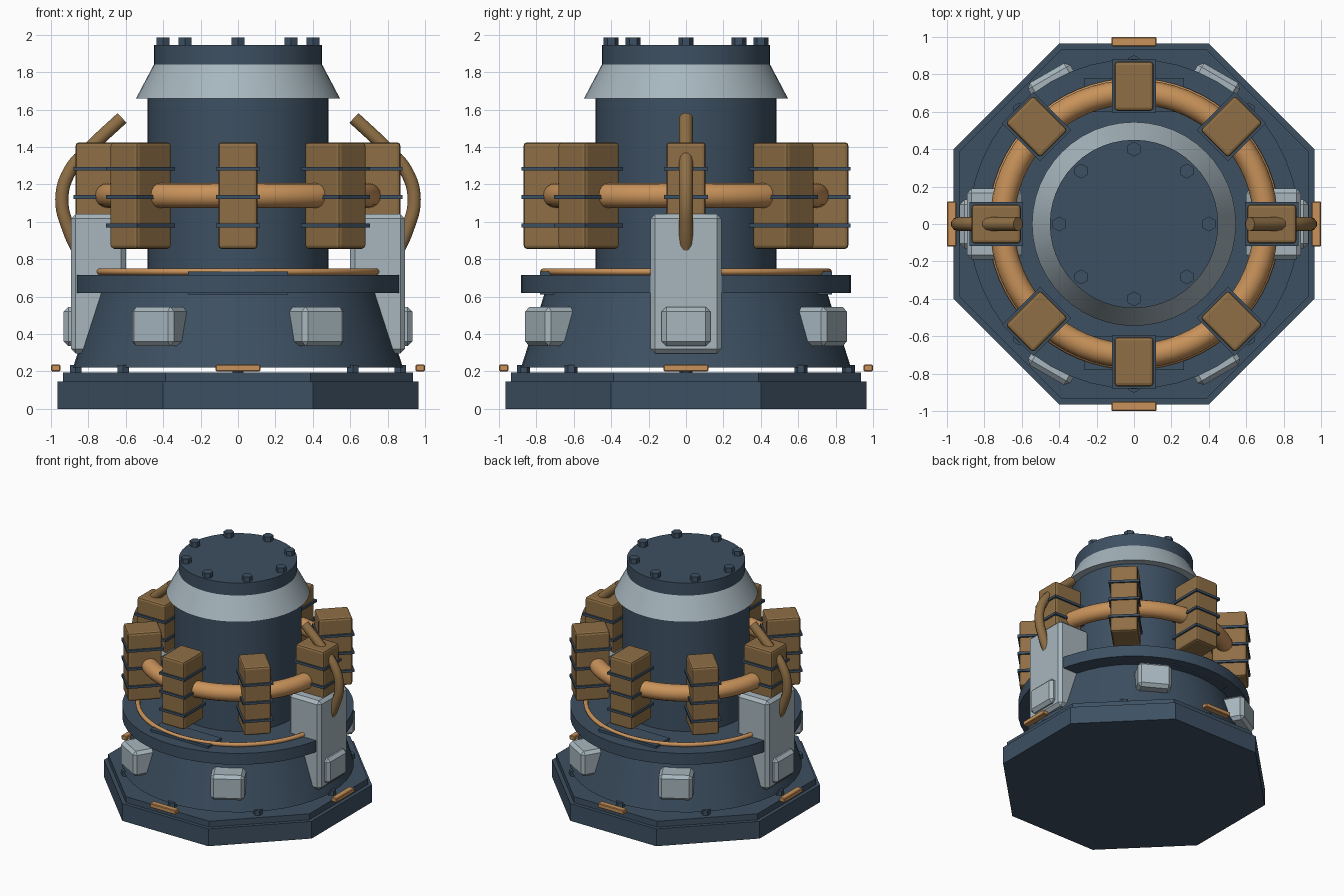
import bpy, bmesh, math
from mathutils import Matrix, Vector

if "Cube" in bpy.data.objects:
    bpy.data.objects.remove(bpy.data.objects["Cube"])


def material(name, rgb):
    m = bpy.data.materials.new(name)
    m.diffuse_color = (*rgb, 1)
    m.use_nodes = True
    m.node_tree.nodes["Principled BSDF"].inputs["Base Color"].default_value = m.diffuse_color
    return m


NAVY = material("navy steel", (0.047, 0.080, 0.122))
GREY = material("light grey", (0.386, 0.470, 0.515))
BRONZE = material("bronze", (0.275, 0.159, 0.060))
COPPER = material("copper", (0.578, 0.288, 0.102))


def finish(name, bm, mat, smooth=False):
    bmesh.ops.recalc_face_normals(bm, faces=bm.faces)
    me = bpy.data.meshes.new(name)
    bm.to_mesh(me)
    bm.free()
    me.materials.append(mat)
    ob = bpy.data.objects.new(name, me)
    bpy.context.collection.objects.link(ob)
    if smooth:
        bpy.ops.object.select_all(action='DESELECT')
        ob.select_set(True)
        bpy.context.view_layer.objects.active = ob
        bpy.ops.object.shade_smooth_by_angle(angle=math.radians(30))
    return ob


def frustum(name, r0, r1, z0, z1, mat, sides=48, turn=0.0, at=(0, 0)):
    bm = bmesh.new()
    bmesh.ops.create_cone(bm, cap_ends=True, segments=sides, radius1=r0, radius2=r1, depth=z1 - z0,
                          matrix=Matrix.Translation((*at, (z0 + z1) / 2)) @ Matrix.Rotation(turn, 4, 'Z'))
    return finish(name, bm, mat, sides > 8)


def radial_box(name, angle, r, half_w, z, mat, bevel=0.0, segments=1):
    """Box spanning r[0]..r[1] outward and z[0]..z[1], turned about the z axis."""
    bm = bmesh.new()
    bmesh.ops.create_cube(bm, size=1)
    bmesh.ops.scale(bm, vec=(r[1] - r[0], 2 * half_w, z[1] - z[0]), verts=bm.verts)
    if bevel:
        bmesh.ops.bevel(bm, geom=bm.edges[:], offset=bevel, segments=segments, profile=0.5, affect='EDGES')
    bmesh.ops.translate(bm, vec=((r[0] + r[1]) / 2, 0, (z[0] + z[1]) / 2), verts=bm.verts)
    bmesh.ops.rotate(bm, cent=(0, 0, 0), matrix=Matrix.Rotation(angle, 3, 'Z'), verts=bm.verts)
    return finish(name, bm, mat)


def ring(name, major, minor, z, mat, sides=12):
    bpy.ops.mesh.primitive_torus_add(major_radius=major, minor_radius=minor, major_segments=64,
                                     minor_segments=sides, location=(0, 0, z))
    ob = bpy.context.object
    ob.name = name
    ob.data.materials.append(mat)
    bpy.ops.object.shade_smooth_by_angle(angle=math.radians(60))


def pipe(name, points, radius, mat):
    cu = bpy.data.curves.new(name, 'CURVE')
    cu.dimensions = '3D'
    cu.bevel_depth = radius
    cu.bevel_resolution = 3
    cu.resolution_u = 6
    cu.use_fill_caps = True
    sp = cu.splines.new('BEZIER')
    sp.bezier_points.add(len(points) - 1)
    for bp, co in zip(sp.bezier_points, points):
        bp.co = co
        bp.handle_left_type = bp.handle_right_type = 'AUTO'
    cu.materials.append(mat)
    bpy.context.collection.objects.link(bpy.data.objects.new(name, cu))


# Octagonal base in two steps
OCT = 1 / math.cos(math.pi / 8)
frustum("base_slab", 0.965 * OCT, 0.965 * OCT, 0, 0.145, NAVY, 8, math.pi / 8)
frustum("base_step", 0.935 * OCT, 0.935 * OCT, 0.145, 0.195, NAVY, 8, math.pi / 8)

# Skirt, flange, column, collar and cap
frustum("skirt", 0.882, 0.752, 0.22, 0.63, NAVY)
frustum("flange", 0.882, 0.882, 0.62, 0.715, NAVY)
frustum("column", 0.485, 0.485, 0.70, 1.67, NAVY)
frustum("collar", 0.545, 0.45, 1.66, 1.84, GREY)
frustum("cap", 0.45, 0.45, 1.84, 1.945, NAVY)

# Copper rings
ring("flange_ring", 0.762, 0.018, 0.733, COPPER, 8)
ring("coil_ring", 0.705, 0.066, 1.14, COPPER, 16)

for i in range(8):
    a = i * math.pi / 4
    d = Vector((math.cos(a), math.sin(a)))
    # Hex bolts on cap and base
    frustum(f"cap_bolt_{i}", 0.04, 0.04, 1.94, 1.985, NAVY, 6, 0, tuple(d * 0.4))
    frustum(f"base_bolt_{i}", 0.035, 0.035, 0.19, 0.235, NAVY, 6, 0, tuple(d * 0.868))
    # Coil blocks with three straps each
    radial_box(f"coil_block_{i}", a, (0.605, 0.868), 0.105, (0.855, 1.425), BRONZE, 0.018, 2)
    for j, z in enumerate((0.98, 1.132, 1.283)):
        radial_box(f"coil_strap_{i}_{j}", a, (0.593, 0.88), 0.118, (z - 0.01, z + 0.01), NAVY)

# Copper tabs around the base
for i in range(4):
    radial_box(f"base_tab_{i}", i * math.pi / 2, (0.95, 1.0), 0.12, (0.2, 0.236), COPPER, 0.005)

# Six raised panels around the skirt
for i in range(6):
    a = i * math.pi / 3
    radial_box(f"skirt_panel_{i}", a, (0.74, 0.932), 0.13, (0.335, 0.545), GREY, 0.025)

for i, s in enumerate((1, -1)):
    a = i * math.pi
    # Tall side housings, and low pads on the front and back of the flange
    radial_box(f"side_housing_{i}", a, (0.6, 0.893), 0.19, (0.295, 1.042), GREY, 0.025)
    radial_box(f"flange_pad_{i}", a + math.pi / 2, (0.6, 0.781), 0.268, (0.61, 0.735), NAVY)
    # Curved pipes from housing up past the block
    path = [(0.62, 1.555), (0.79, 1.395), (0.90, 1.27), (0.942, 1.12), (0.905, 0.96), (0.83, 0.8)]
    pipe(f"side_pipe_{i}", [(s * x, 0, z) for x, z in path], 0.037, BRONZE)
